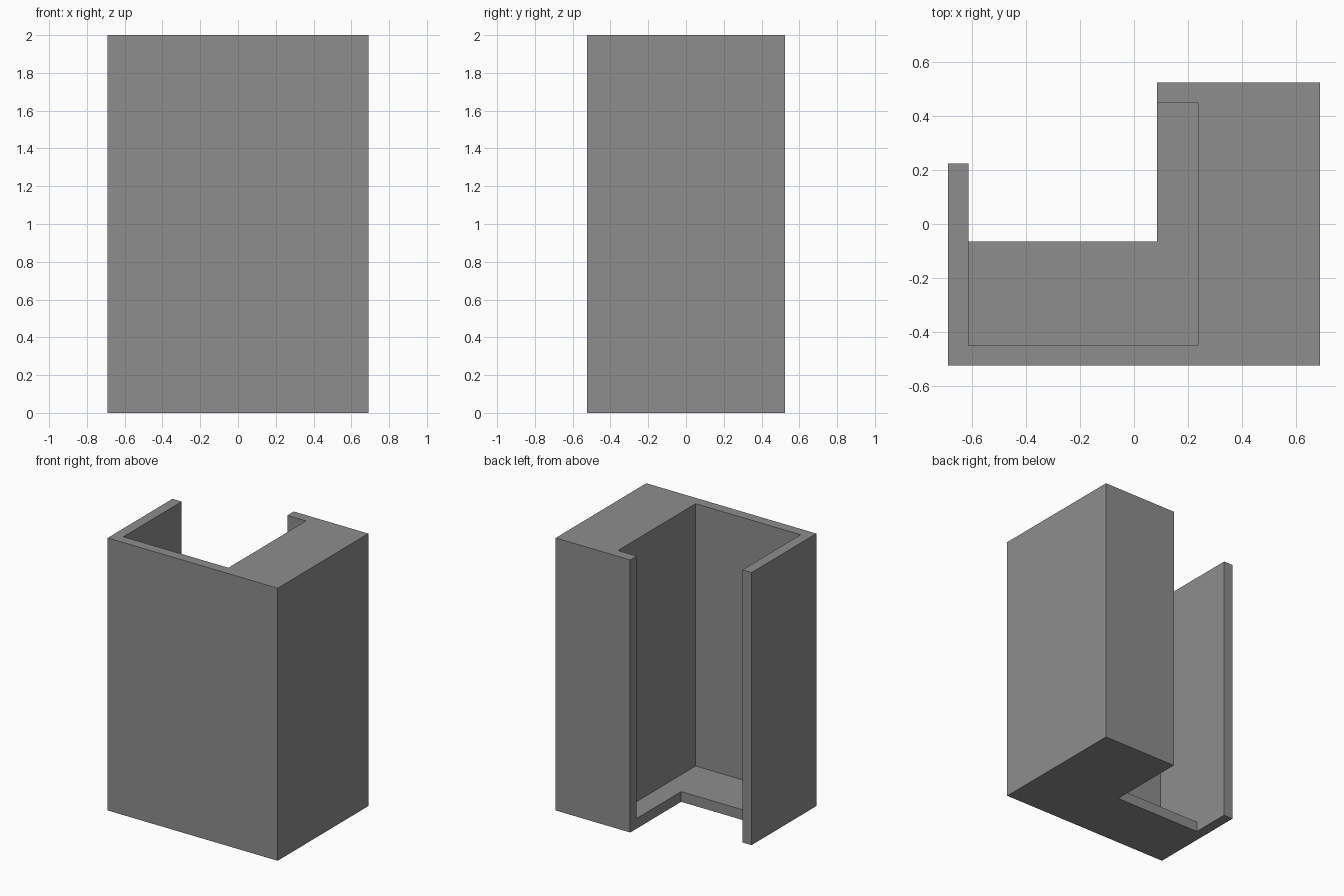
import bpy, bmesh

if "Cube" in bpy.data.objects:
    bpy.data.objects.remove(bpy.data.objects["Cube"])

grey = bpy.data.materials.new("plain grey")
grey.diffuse_color = (0.27, 0.27, 0.27, 1)
grey.use_nodes = True
grey.node_tree.nodes["Principled BSDF"].inputs["Base Color"].default_value = grey.diffuse_color

# Extrude a flat outline between two heights
def prism(name, outline, z0, z1):
    bm = bmesh.new()
    face = bm.faces.new([bm.verts.new((x, y, z0)) for x, y in outline])
    top = bmesh.ops.extrude_face_region(bm, geom=[face])["geom"]
    bmesh.ops.translate(bm, vec=(0, 0, z1 - z0),
                        verts=[g for g in top if isinstance(g, bmesh.types.BMVert)])
    bmesh.ops.recalc_face_normals(bm, faces=bm.faces)
    mesh = bpy.data.meshes.new(name)
    bm.to_mesh(mesh)
    bm.free()
    mesh.materials.append(grey)
    obj = bpy.data.objects.new(name, mesh)
    bpy.context.collection.objects.link(obj)
    return obj

W, D, H, T = 0.69, 0.525, 2.0, 0.075   # half width, half depth, height, wall
OPEN_X, BLOCK_X = 0.085, 0.237         # return wall end, solid block face
LEFT_IN = -W + T

# Whole footprint: thick right block, front strip and short left wall
shell = prism("wall_shell", [
    (-W, -D), (W, -D), (W, D), (OPEN_X, D), (OPEN_X, -0.065),
    (LEFT_IN, -0.065), (LEFT_IN, 0.225), (-W, 0.225)], 0, H)

# Cavity above the thin floor
cavity = prism("cavity_cutter", [
    (LEFT_IN, -D + T), (BLOCK_X, -D + T), (BLOCK_X, D - T), (LEFT_IN, D - T)], T, H + 0.2)
cavity.hide_render = True
cavity.hide_set(True)

cut = shell.modifiers.new("cavity", 'BOOLEAN')
cut.operation = 'DIFFERENCE'
cut.solver = 'EXACT'
cut.object = cavity
